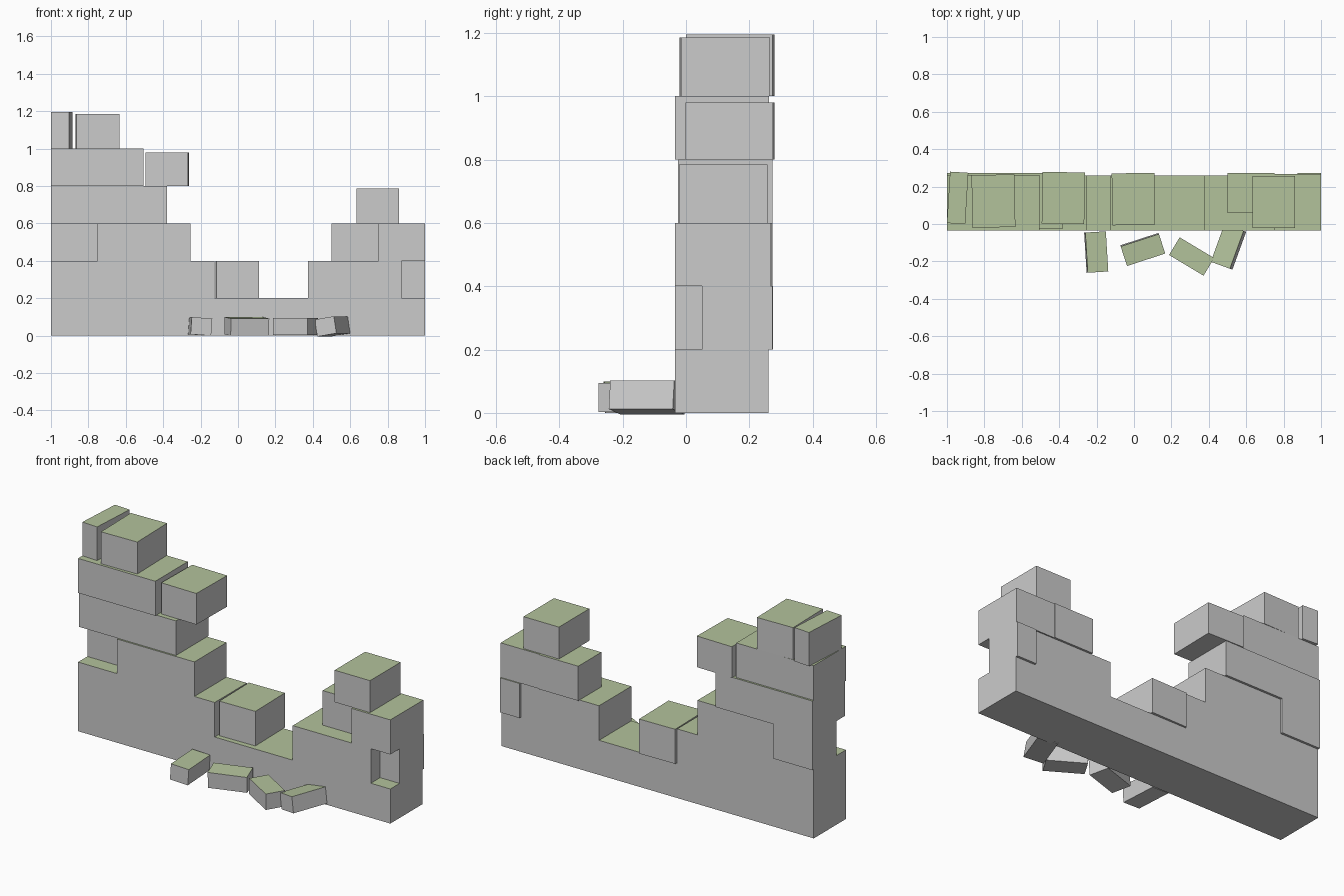
import bpy
from math import radians
from mathutils import Matrix, Euler

if "Cube" in bpy.data.objects:
    bpy.data.objects.remove(bpy.data.objects["Cube"])


def material(name, rgb):
    m = bpy.data.materials.new(name)
    m.diffuse_color = (*rgb, 1)
    m.use_nodes = True
    m.node_tree.nodes["Principled BSDF"].inputs["Base Color"].default_value = m.diffuse_color
    return m


STONE = material("stone", (0.6, 0.6, 0.6))
MOSS = material("moss", (0.45, 0.54, 0.33))


def block(name, centre, size, rot=(0, 0, 0)):
    """Stone box with a mossy top face."""
    bpy.ops.mesh.primitive_cube_add(size=1)
    ob = bpy.context.object
    ob.name = name
    ob.data.transform(Matrix.Diagonal((*size, 1)))
    turn = Euler([radians(a) for a in rot])
    ob.data.transform(Matrix.Translation(centre) @ turn.to_matrix().to_4x4())
    ob.data.materials.append(STONE)
    ob.data.materials.append(MOSS)
    for p in ob.data.polygons:
        p.material_index = 1 if p.normal.z > 0.9 else 0
    return ob


def span(name, x0, x1, y0, y1, z0, z1, yaw=0):
    """Block given by its limits, turned about its own centre."""
    block(name, ((x0 + x1) / 2, (y0 + y1) / 2, (z0 + z1) / 2),
          (x1 - x0, y1 - y0, z1 - z0), (0, 0, yaw))


F, B = -0.035, 0.26   # front and back wall faces

# Foundation course across the whole width
span("foundation_course", -1, 1, F, B, 0, 0.2)

# Left stepped side, bottom to top
span("left_course_2", -1, -0.125, F, B, 0.2, 0.4)
span("left_course_3", -0.75, -0.255, F, B, 0.4, 0.6)
span("left_set_back_stone", -1, -0.75, 0.05, 0.273, 0.4, 0.6)
span("left_course_4", -1, -0.38, -0.025, 0.273, 0.6, 0.8)
span("left_course_5", -1, -0.505, F, 0.262, 0.8, 1.0)

# Right stepped side
span("right_course_2", 0.375, 0.875, F, B, 0.2, 0.4)
span("right_set_back_stone", 0.875, 1, 0.05, 0.273, 0.2, 0.4)
span("right_inner_stone_3", 0.5, 0.75, 0.06, 0.272, 0.4, 0.6)
span("right_outer_stone_3", 0.75, 1, F, 0.267, 0.4, 0.6)

# Loose stones on the broken edge, each slightly turned
span("loose_stone_centre", -0.117, 0.111, -0.005, 0.272, 0.2, 0.4, 1)
span("loose_stone_left", -0.491, -0.264, 0.001, 0.277, 0.8, 0.98, -1)
span("loose_stone_right", 0.634, 0.861, -0.022, 0.257, 0.6, 0.785)
span("top_stone", -0.866, -0.637, -0.018, 0.263, 1.0, 1.185, 1.2)
span("top_corner_stone", -0.992, -0.894, 0.002, 0.277, 1.0, 1.195, -3.5)

# Fallen bricks in front: x, y, roll, yaw
fallen = [(-0.202, -0.15, 4, 93.5), (0.047, -0.136, 4, 18),
          (0.308, -0.174, 0, -31), (0.505, -0.122, -9, 70)]
for i, (x, y, roll, yaw) in enumerate(fallen):
    block(f"fallen_brick_{i + 1}", (x, y, 0.049), (0.215, 0.11, 0.092),
          (roll, 0, yaw))
